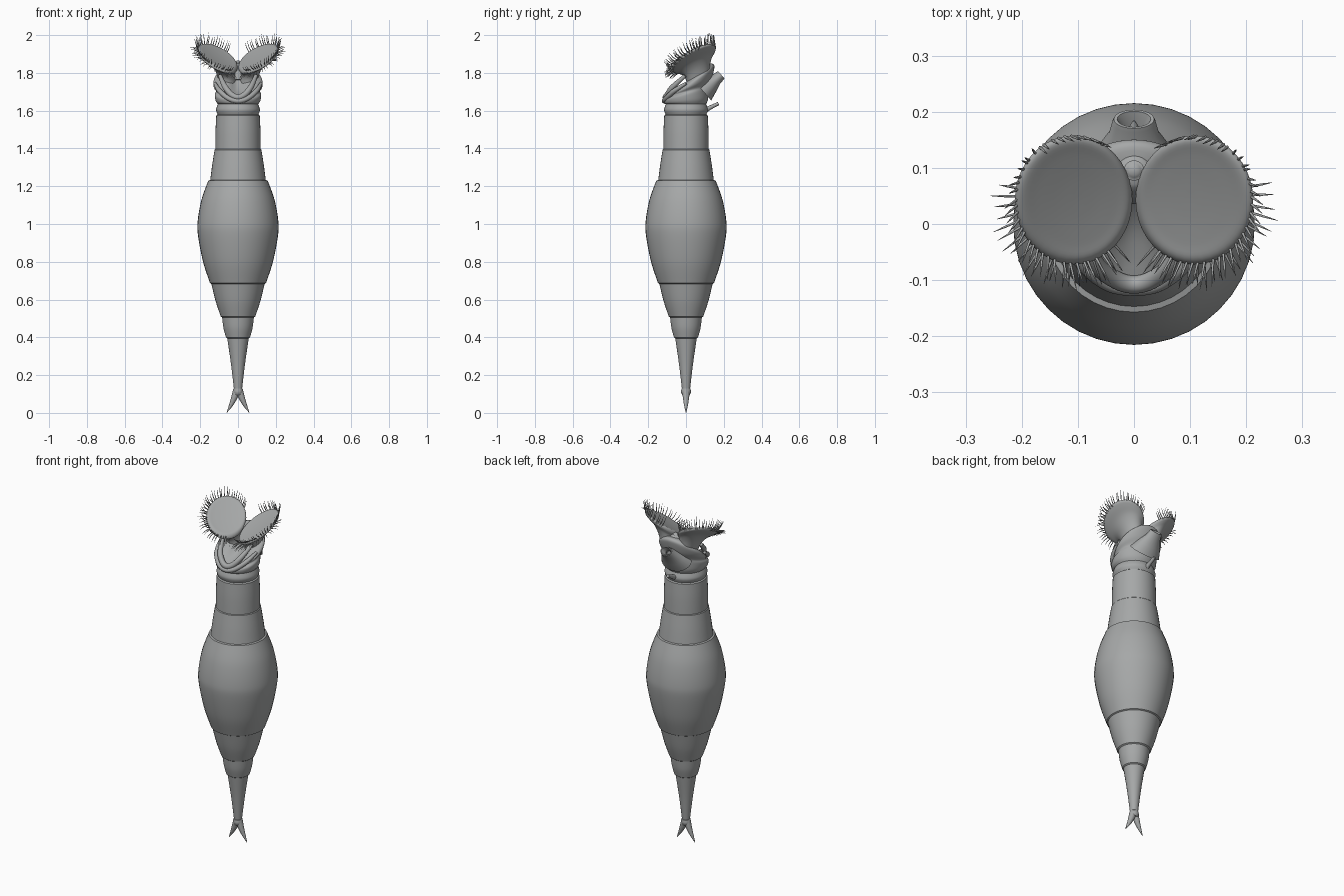
import bpy, bmesh, math, random
from mathutils import Vector

if "Cube" in bpy.data.objects:
    bpy.data.objects.remove(bpy.data.objects["Cube"])

random.seed(4)
mat = bpy.data.materials.new("soft_grey")
mat.diffuse_color = (0.38, 0.39, 0.39, 1)
mat.use_nodes = True
mat.node_tree.nodes["Principled BSDF"].inputs["Base Color"].default_value = mat.diffuse_color


def smooth(pts, n=5):
    """Catmull-Rom through tuples of any length."""
    P = [pts[0]] + list(pts) + [pts[-1]]
    out = []
    for i in range(1, len(P) - 2):
        for j in range(n):
            t = j / n
            out.append(tuple(
                0.5 * (2 * b + (c - a) * t + (2 * a - 5 * b + 4 * c - d) * t * t
                       + (3 * b - a - 3 * c + d) * t ** 3)
                for a, b, c, d in zip(P[i - 1], P[i], P[i + 1], P[i + 2])))
    return out + [tuple(pts[-1])]


def skin(bm, rings):
    """Bridge rings of points into a closed tube with capped ends."""
    vs = [[bm.verts.new(p) for p in r] for r in rings]
    n = len(vs[0])
    for a, b in zip(vs, vs[1:]):
        for i in range(n):
            bm.faces.new((a[i], a[(i + 1) % n], b[(i + 1) % n], b[i]))
    bm.faces.new(vs[0][::-1])
    bm.faces.new(vs[-1])


def tube(bm, pts, sides=8, flat=1.0):
    """Tube along (x, y, z, radius) points."""
    rings = []
    for i, p in enumerate(pts):
        d = Vector(pts[min(i + 1, len(pts) - 1)][:3]) - Vector(pts[max(i - 1, 0)][:3])
        q = d.to_track_quat('Z', 'Y')
        rings.append([Vector(p[:3]) + q @ Vector((p[3] * math.cos(a), p[3] * flat * math.sin(a), 0))
                      for a in (2 * math.pi * k / sides for k in range(sides))])
    skin(bm, rings)


def finish(name, bm, angle=35):
    bmesh.ops.recalc_face_normals(bm, faces=bm.faces)
    for f in bm.faces:
        f.smooth = True
    for e in bm.edges:
        if len(e.link_faces) == 2 and e.calc_face_angle(0) > math.radians(angle):
            e.smooth = False
    me = bpy.data.meshes.new(name)
    bm.to_mesh(me)
    bm.free()
    me.materials.append(mat)
    ob = bpy.data.objects.new(name, me)
    bpy.context.collection.objects.link(ob)
    return ob


def circle(n):
    return [2 * math.pi * k / n for k in range(n)]


# Telescoping body segments, (radius, z) from foot to neck
segments = [
    [(0.020, 0.095), (0.026, 0.11), (0.024, 0.128)],
    [(0.022, 0.13), (0.030, 0.20), (0.040, 0.28), (0.057, 0.395)],
    [(0.064, 0.40), (0.077, 0.45), (0.084, 0.505)],
    [(0.091, 0.51), (0.118, 0.59), (0.141, 0.683)],
    [(0.148, 0.687), (0.185, 0.80), (0.212, 0.94), (0.213, 1.02), (0.193, 1.13), (0.157, 1.23)],
    [(0.147, 1.233), (0.137, 1.31), (0.124, 1.393)],
    [(0.120, 1.397), (0.119, 1.49), (0.115, 1.575)],
    [(0.108, 1.58), (0.116, 1.605), (0.106, 1.636)],
]
bm = bmesh.new()
prof = [p for s in segments for p in smooth(s, 6)]
skin(bm, [[(r * math.cos(a), r * math.sin(a), z) for a in circle(40)] for r, z in prof])
finish("segmented_body", bm, 25)

# Head leaning backwards: (centre y, z, rx, ry, tilt, mouth groove depth)
head = [
    (0.0, 1.634, 0.106, 0.106, 0.0, 0), (0.0, 1.652, 0.118, 0.118, 0.1, 0),
    (0.0, 1.685, 0.123, 0.121, 0.22, 0), (0.012, 1.705, 0.116, 0.116, 0.3, 0.01),
    (0.025, 1.73, 0.129, 0.124, 0.4, 0.03), (0.048, 1.765, 0.126, 0.115, 0.5, 0.05),
    (0.072, 1.797, 0.10, 0.088, 0.5, 0.05), (0.088, 1.825, 0.065, 0.055, 0.45, 0.03),
    (0.092, 1.84, 0.02, 0.018, 0.4, 0.0),
]
bm = bmesh.new()
rings = []
for cy, cz, rx, ry, t, k in smooth(head, 4):
    ring = []
    for a in circle(48):
        x, s = rx * math.cos(a), ry * math.sin(a)
        y = cy + s * math.cos(t)
        if s < 0:
            y += k * math.exp(-(x / 0.04) ** 2)
        ring.append((x, y, cz + s * math.sin(t)))
    rings.append(ring)
skin(bm, rings)
finish("head", bm, 50)

# Folded lips in front of the mouth
bm = bmesh.new()
for half in ([(0.095, -0.005, 1.785, 0.010), (0.068, -0.07, 1.725, 0.015), (0.035, -0.098, 1.685, 0.016)],
             [(0.122, 0.0, 1.745, 0.008), (0.098, -0.062, 1.705, 0.013), (0.05, -0.105, 1.665, 0.013)]):
    low = (0, half[2][1] - 0.010, half[2][2] - 0.014, half[2][3])
    path = half + [low] + [(-x, y, z, r) for x, y, z, r in half[::-1]]
    tube(bm, smooth(path, 6), 12)
finish("mouth_lips", bm, 60)

# Crest joining the two lobes
bm = bmesh.new()
tube(bm, smooth([(0, 0.085, 1.76, 0.05), (0, 0.09, 1.81, 0.045), (0, 0.095, 1.845, 0.03),
                 (0, 0.095, 1.865, 0.008)], 4), 20)
finish("lobe_bridge", bm, 60)

# Rostrum at the back with a hollow tip, and the small probe inside it
bm = bmesh.new()
tip, ax = Vector((0, 0.187, 1.79)), Vector((0, 0.75, 0.66)).normalized()
sect = [(-0.13, 0.095), (-0.08, 0.07), (-0.035, 0.045), (-0.008, 0.039), (0.0, 0.036),
        (0.0, 0.030), (-0.012, 0.024), (-0.03, 0.018)]
u, v = Vector((1, 0, 0)), ax.cross(Vector((1, 0, 0)))
skin(bm, [[tip + ax * s + u * r * math.cos(a) + v * r * 0.7 * math.sin(a) for a in circle(24)]
          for s, r in sect])
tube(bm, [(*(tip - ax * 0.03), 0.014), (*(tip - ax * 0.004), 0.002)], 8)
finish("rostrum", bm, 50)

# Dorsal antenna
bm = bmesh.new()
tube(bm, smooth([(0, 0.085, 1.595, 0.022), (0, 0.115, 1.61, 0.013), (0, 0.145, 1.625, 0.010),
                 (0, 0.172, 1.638, 0.009)], 4), 12)
finish("dorsal_antenna", bm)

# Forked toes
bm = bmesh.new()
for s in (1, -1):
    tube(bm, smooth([(s * 0.006, 0, 0.122, 0.020), (s * 0.018, 0, 0.085, 0.017),
                     (s * 0.038, 0, 0.04, 0.010), (s * 0.060, 0, 0.001, 0.001)], 4), 12)
finish("forked_toes", bm)

# Ciliated lobes: (cx, cy, z, rx, ry) rings in sloping planes, stalk to rim to dish
SX, SY = 0.43, 0.48
lobe = [(0.052, 0.068, 1.74, 0.05, 0.058), (0.068, 0.062, 1.80, 0.056, 0.064),
        (0.084, 0.053, 1.838, 0.070, 0.082), (0.100, 0.045, 1.858, 0.094, 0.104),
        (0.107, 0.043, 1.870, 0.104, 0.114), (0.107, 0.043, 1.882, 0.103, 0.113),
        (0.105, 0.043, 1.888, 0.093, 0.103), (0.102, 0.043, 1.884, 0.070, 0.080),
        (0.100, 0.043, 1.880, 0.035, 0.040), (0.100, 0.043, 1.879, 0.005, 0.006)]


def on_lobe(side, ring, a):
    cx, cy, z, rx, ry = ring
    dx, dy = rx * math.cos(a), ry * math.sin(a)
    return Vector((side * (cx + dx), cy + dy, z + SX * dx + SY * dy))


for side, label in ((1, "right"), (-1, "left")):
    bm = bmesh.new()
    skin(bm, [[on_lobe(side, r, a) for a in circle(40)] for r in smooth(lobe, 4)])
    finish(label + "_lobe", bm, 60)

    # Curved bristles: an upper row on the rim and a lower row along the front
    bm = bmesh.new()
    normal = Vector((-SX * side, -SY, 1)).normalized()
    for ring, a0, a1, count, lift in ((lobe[5], -125, 120, 38, 0.9), (lobe[4], -135, 10, 22, 0.1)):
        for i in range(count):
            a = math.radians(a0 + (a1 - a0) * (i + random.uniform(-0.3, 0.3)) / (count - 1))
            p = on_lobe(side, ring, a)
            out = (p - on_lobe(side, (*ring[:3], 0, 0), 0)).normalized()
            spread = 0.25 if math.sin(a) > 0.75 else 0.9
            d = (normal * lift + out * spread).normalized()
            ln = random.uniform(0.042, 0.06)
            mid = p + d * ln * 0.5
            end = p + d * ln * 0.9 + Vector((0, 0, 0.012 if lift > 0.5 else -0.008))
            tube(bm, [(*(p - d * 0.006), 0.0028), (*mid, 0.002), (*end, 0.0004)], 5)
    finish(label + "_bristles", bm, 80)
